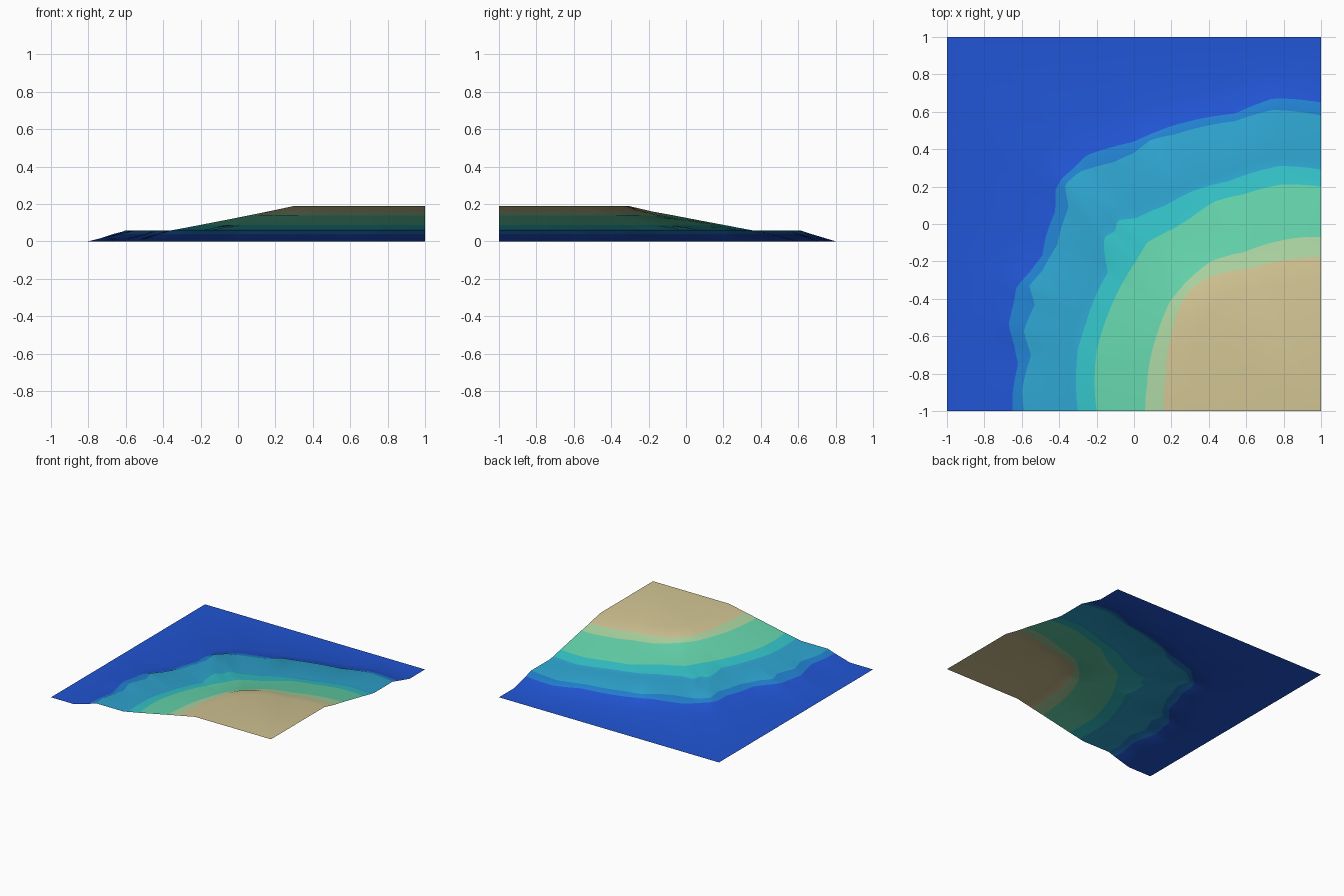
import bpy, bmesh, math

if "Cube" in bpy.data.objects:
    bpy.data.objects.remove(bpy.data.objects["Cube"])

RAYS = 120          # rays fan out from the high corner at (1, -1)


def material(name, r, g, b):
    lin = [((c / 255 + 0.055) / 1.055) ** 2.4 for c in (r, g, b)]
    m = bpy.data.materials.new(name)
    m.diffuse_color = (*lin, 1)
    m.use_nodes = True
    m.node_tree.nodes["Principled BSDF"].inputs["Base Color"].default_value = m.diffuse_color
    return m


def contour(*pts):
    """Distance from the high corner along each ray to a contour line."""
    polar = [(math.atan2(y + 1, 1 - x), math.hypot(1 - x, y + 1)) for x, y in pts]
    out = []
    for i in range(RAYS + 1):
        a = i / RAYS * math.pi / 2
        r = polar[-1][1]
        for (a0, r0), (a1, r1) in zip(polar, polar[1:]):
            if a <= a1:
                t = (a - a0) / (a1 - a0) if a1 > a0 else 0
                r = r0 + (r1 - r0) * max(t, 0)
                break
        out.append(r)
    return out


# Contour lines, from the front edge round to the right edge
foot = contour((-.79, -1), (-.8, -.6), (-.74, -.3), (-.62, 0), (-.53, .28), (-.4, .48),
               (0, .6), (.4, .71), (.75, .8), (1, .8))
shore_outer = contour((-.65, -1), (-.65, -.91), (-.62, -.75), (-.64, -.65), (-.67, -.54),
                      (-.64, -.41), (-.63, -.34), (-.56, -.26), (-.49, -.17), (-.47, -.06),
                      (-.42, .07), (-.42, .18), (-.39, .24), (-.32, .30), (-.25, .37),
                      (-.12, .41), (0, .44), (.19, .52), (.54, .59), (.74, .67), (.82, .67), (1, .65))
shore_inner = contour((-.59, -1), (-.6, -.89), (-.55, -.7), (-.59, -.57), (-.53, -.43),
                      (-.56, -.33), (-.49, -.25), (-.41, -.11), (-.4, -.06), (-.35, .09),
                      (-.37, .21), (-.29, .28), (-.11, .33), (0, .38), (.09, .45),
                      (.22, .48), (.54, .55), (.74, .61), (1, .58))
teal_edge = contour((-.3, -1), (-.3, -.67), (-.26, -.54), (-.19, -.35), (-.14, -.26),
                    (-.16, -.14), (-.16, -.07), (-.1, -.04), (-.09, .02), (.01, .03),
                    (.17, .1), (.3, .17), (.51, .23), (.78, .31), (1, .29))
green_edge = contour((-.2, -1), (-.2, -.68), (-.16, -.54), (-.08, -.35), (.01, -.2), (.07, -.1),
                     (.22, -.02), (.3, .03), (.43, .12), (.59, .16), (.78, .21), (1, .2))
pale_edge = contour((.06, -1), (.07, -.86), (.09, -.71), (.13, -.57), (.19, -.42), (.27, -.32),
                    (.41, -.2), (.59, -.15), (.78, -.09), (.91, -.07), (1, -.07))
sand_edge = contour((.16, -1), (.17, -.81), (.2, -.59), (.24, -.45), (.3, -.35),
                    (.41, -.28), (.62, -.24), (.83, -.19), (1, -.18))
plateau = contour((.31, -1), (.31, -.75), (.36, -.52), (.48, -.39), (.75, -.33), (1, -.31))
shelf_end = [r + 0.045 for r in teal_edge]
border = [2 / max(math.cos(i / RAYS * math.pi / 2), math.sin(i / RAYS * math.pi / 2))
          for i in range(RAYS + 1)]

mats = [material("sand", 208, 195, 146), material("pale green", 172, 213, 162),
        material("sea green", 101, 213, 173), material("teal", 52, 196, 201),
        material("shallow blue", 46, 165, 208), material("mid blue", 34, 130, 209),
        material("deep blue", 33, 85, 212)]

# (contour, height, colour of the band just inside it)
rows = [(plateau, .19, 0), (sand_edge, .16, 0), (pale_edge, .14, 1), (green_edge, .087, 2),
        (teal_edge, .068, 3), (shelf_end, .06, 4), (shore_inner, .06, 4),
        (shore_outer, .04, 5), (foot, 0, 6), (border, 0, 6)]

# Terrain sheet: bands lofted between the contours
bm = bmesh.new()
prev = None
tip = bm.verts.new((1, -1, .19))
for radii, z, colour in rows:
    ring = []
    for i, r in enumerate(radii):
        a = i / RAYS * math.pi / 2
        ring.append(bm.verts.new((1 - r * math.cos(a), -1 + r * math.sin(a), z)))
    for i in range(RAYS):
        if prev:
            f = bm.faces.new((prev[i], prev[i + 1], ring[i + 1], ring[i]))
        else:
            f = bm.faces.new((tip, ring[i + 1], ring[i]))
        f.material_index = colour
        f.smooth = True
    prev = ring
bmesh.ops.recalc_face_normals(bm, faces=bm.faces)
if sum(f.normal.z for f in bm.faces) < 0:
    bmesh.ops.reverse_faces(bm, faces=bm.faces)

mesh = bpy.data.meshes.new("coast_terrain")
bm.to_mesh(mesh)
bm.free()
for m in mats:
    mesh.materials.append(m)
bpy.context.collection.objects.link(bpy.data.objects.new("coast_terrain", mesh))
